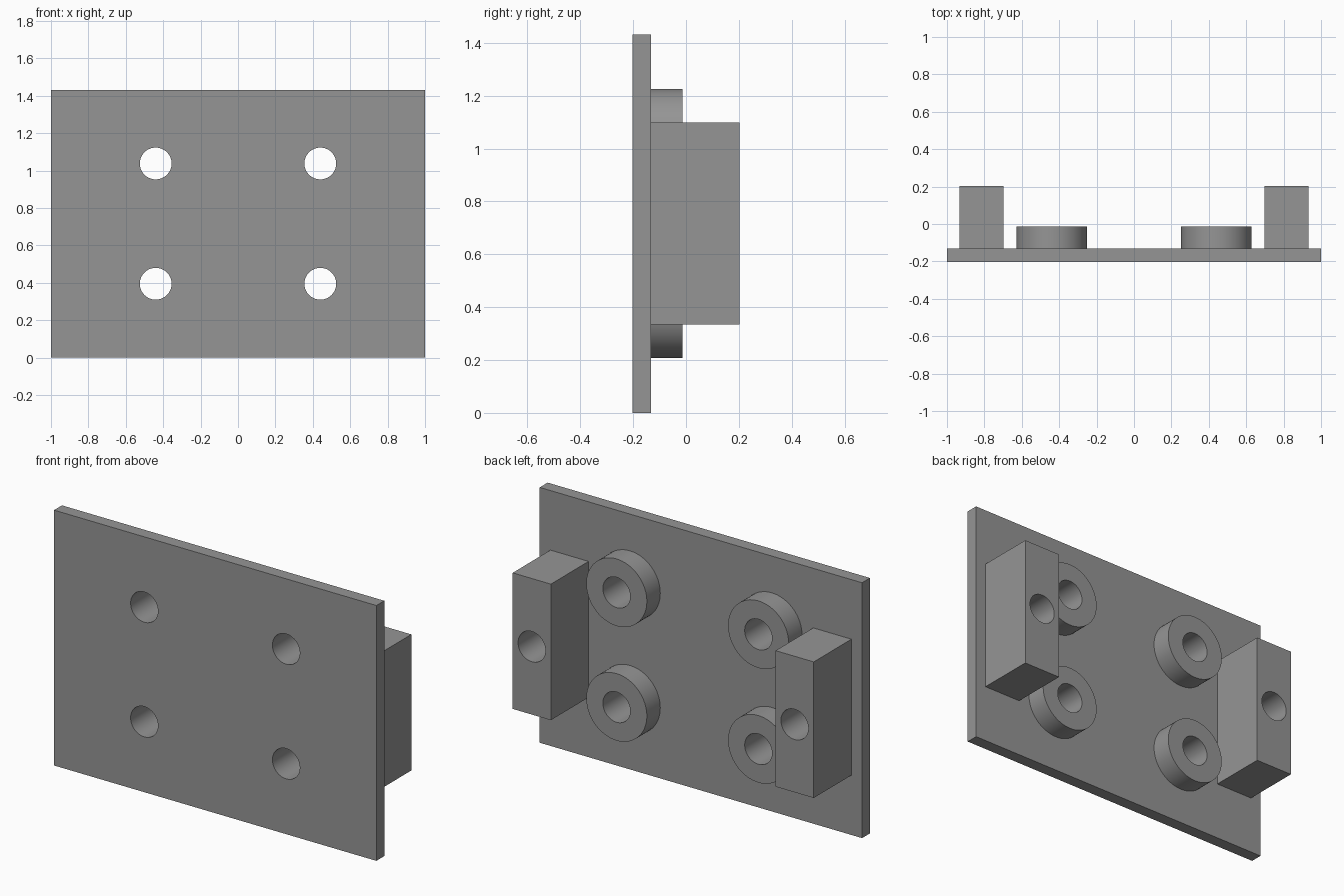
import bpy
import math

if "Cube" in bpy.data.objects:
    bpy.data.objects.remove(bpy.data.objects["Cube"])

# One plain grey for the whole bracket
grey = bpy.data.materials.new("grey")
grey.diffuse_color = (0.30, 0.30, 0.30, 1)
grey.use_nodes = True
grey.node_tree.nodes["Principled BSDF"].inputs["Base Color"].default_value = grey.diffuse_color

FRONT, PLATE_BACK, BOSS_BACK, BLOCK_BACK = -0.202, -0.132, -0.013, 0.202
HOLE_R = 0.085
HOLES = [(sx * 0.44, z) for sx in (-1, 1) for z in (0.395, 1.038)]


def box(name, x, y, z):
    """Box from (min, max) ranges."""
    ranges = (x, y, z)
    bpy.ops.mesh.primitive_cube_add(size=1, location=[(a + b) / 2 for a, b in ranges])
    ob = bpy.context.object
    ob.name = name
    ob.scale = [b - a for a, b in ranges]
    bpy.ops.object.transform_apply(location=False, rotation=False, scale=True)
    ob.data.materials.append(grey)
    return ob


def rod(name, x, z, r, y0, y1):
    """Cylinder along y."""
    bpy.ops.mesh.primitive_cylinder_add(vertices=64, radius=r, depth=y1 - y0,
                                        location=(x, (y0 + y1) / 2, z),
                                        rotation=(math.pi / 2, 0, 0))
    ob = bpy.context.object
    ob.name = name
    ob.data.materials.append(grey)
    return ob


def drill(ob, x, z, y0, y1):
    """Cut a round hole along y, then remove the cutter."""
    cutter = rod("drill_cutter", x, z, HOLE_R, y0, y1)
    cutter.hide_render = True
    mod = ob.modifiers.new("hole", 'BOOLEAN')
    mod.operation, mod.solver, mod.object = 'DIFFERENCE', 'EXACT', cutter
    bpy.context.view_layer.objects.active = ob
    bpy.ops.object.modifier_apply(modifier=mod.name)
    bpy.data.objects.remove(cutter)


def smooth(ob):
    bpy.ops.object.select_all(action='DESELECT')
    ob.select_set(True)
    bpy.context.view_layer.objects.active = ob
    bpy.ops.object.shade_smooth_by_angle(angle=math.radians(30))


# Base plate with four through holes
plate = box("base_plate", (-1, 1), (FRONT, PLATE_BACK), (0, 1.432))
for x, z in HOLES:
    drill(plate, x, z, -0.4, 0.1)
smooth(plate)

# Round spacer bosses around the holes
for x, z in HOLES:
    boss = rod("spacer_boss", x, z, 0.188, PLATE_BACK, BOSS_BACK)
    drill(boss, x, z, -0.4, 0.2)
    smooth(boss)

# Side mounting blocks, each with a blind hole in the back face
for side in (-1, 1):
    xs = sorted((side * 0.697, side * 0.934))
    block = box("mounting_block", xs, (PLATE_BACK, BLOCK_BACK), (0.335, 1.098))
    drill(block, sum(xs) / 2, 0.716, BLOCK_BACK - 0.27, 0.4)
    smooth(block)
